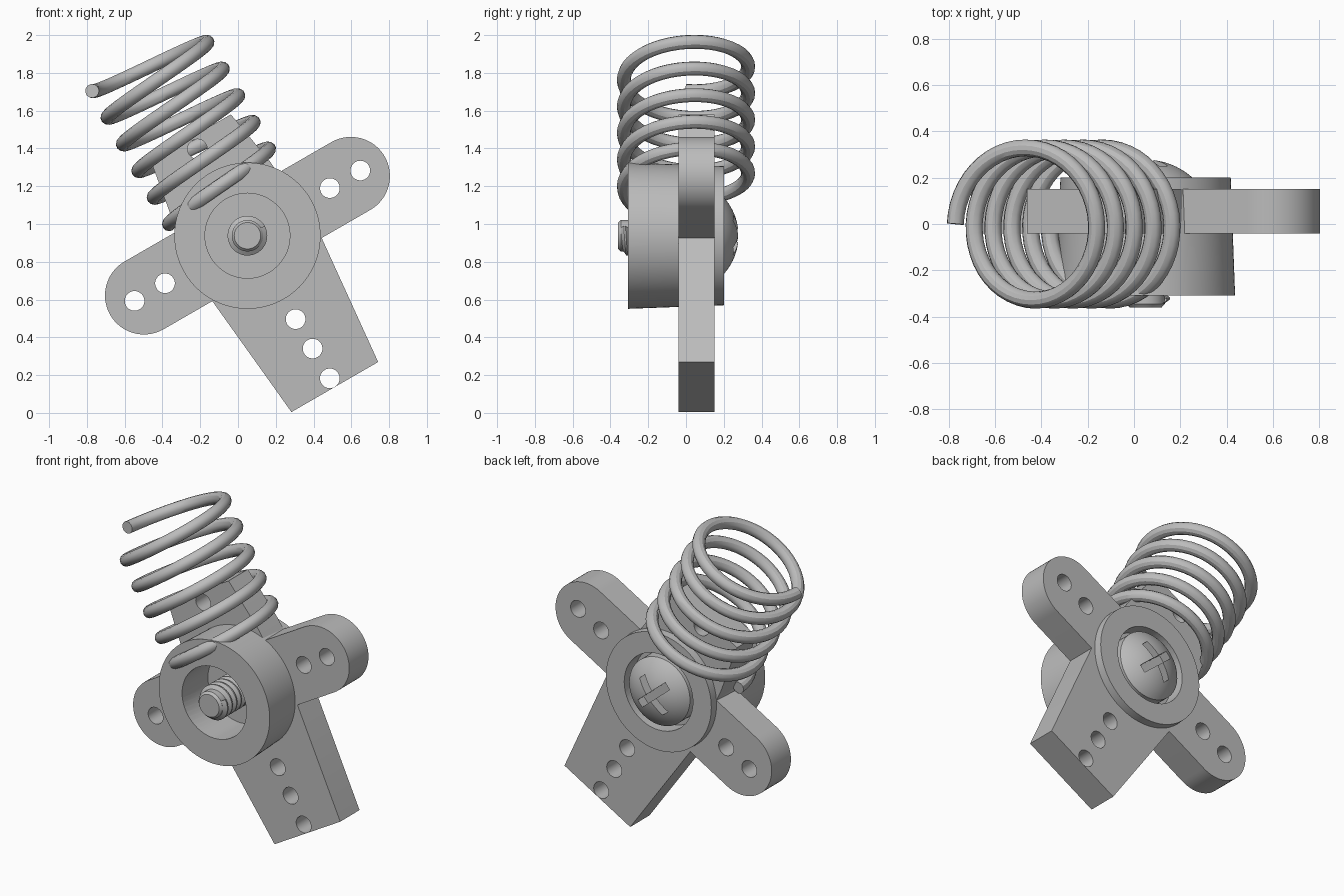
import bpy, bmesh, math
from mathutils import Matrix, Vector

cube = bpy.data.objects.get("Cube")
if cube:
    bpy.data.objects.remove(cube, do_unlink=True)

GREY = (0.5, 0.5, 0.5, 1)
metal = bpy.data.materials.new("plain grey")
metal.use_nodes = True
metal.diffuse_color = GREY
metal.node_tree.nodes["Principled BSDF"].inputs["Base Color"].default_value = GREY

# Parts are drawn flat around the hub axis (local Z points to the front), then stood up
PLACE = (Matrix.Translation((0.05, 0, 0.938))
         @ Matrix.Rotation(math.radians(-30), 4, 'Y') @ Matrix.Rotation(math.pi / 2, 4, 'X'))


def add_object(name, data):
    ob = bpy.data.objects.new(name, data)
    bpy.context.collection.objects.link(ob)
    ob.matrix_world = PLACE
    return ob


def mesh_object(name, bm):
    bmesh.ops.recalc_face_normals(bm, faces=bm.faces)
    mesh = bpy.data.meshes.new(name)
    bm.to_mesh(mesh)
    bm.free()
    mesh.materials.append(metal)
    return add_object(name, mesh)


def prism(name, outline, low, high):
    bm = bmesh.new()
    face = bm.faces.new([bm.verts.new((x, y, low)) for x, y in outline])
    top = bmesh.ops.extrude_face_region(bm, geom=[face])["geom"]
    bmesh.ops.translate(bm, vec=(0, 0, high - low),
                        verts=[v for v in top if isinstance(v, bmesh.types.BMVert)])
    return mesh_object(name, bm)


def lathe(name, profile, sides=64):
    """Spin (radius, height) points around local Z."""
    bm = bmesh.new()
    verts = [bm.verts.new((r, 0, z)) for r, z in profile]
    edges = [bm.edges.new(pair) for pair in zip(verts, verts[1:])]
    bmesh.ops.spin(bm, geom=verts + edges, axis=(0, 0, 1), cent=(0, 0, 0),
                   angle=math.tau, steps=sides)
    bmesh.ops.remove_doubles(bm, verts=bm.verts, dist=0.0001)
    return mesh_object(name, bm)


def bake(ob):
    """Apply modifiers or curve bevel, leaving a plain mesh."""
    graph = bpy.context.evaluated_depsgraph_get()
    mesh = bpy.data.meshes.new_from_object(ob.evaluated_get(graph))
    name = ob.name
    bpy.data.objects.remove(ob, do_unlink=True)
    return add_object(name, mesh)


def cut(ob, cutter):
    mod = ob.modifiers.new("cut", 'BOOLEAN')
    mod.operation = 'DIFFERENCE'
    mod.object = cutter
    mod.solver = 'EXACT'
    cutter.hide_render = True
    return bake(ob)


# Cutter: mounting holes plus front and rear recesses
FLOOR, BACK_FLOOR = 0.05, -0.1
bm = bmesh.new()


def drill(x, y, radius, low, high):
    bmesh.ops.create_cone(bm, cap_ends=True, segments=48, radius1=radius, radius2=radius,
                          depth=high - low, matrix=Matrix.Translation((x, y, (low + high) / 2)))


for d in (0.504, 0.69):
    for side in (-1, 1):
        drill(side * d, 0, 0.052, -0.3, 0.3)
for y in (-0.51, -0.69, -0.872, 0.53):
    drill(0, y, 0.052, -0.3, 0.3)
drill(0, 0, 0.225, FLOOR, 0.5)
drill(0, 0, 0.24, -0.5, BACK_FLOOR)
holes = mesh_object("hole_cutter", bm)

# Tapered long arm and short arm
half = [(0.265, -0.925), (0.335, -0.2), (0.3, 0.28), (0.245, 0.6)]
outline = half + [(-x, y) for x, y in reversed(half)]
parts = [cut(prism("long_arm", outline, -0.152, 0.04), holes)]

# Round-ended side arms
outline = []
for side in (0, 1):
    for i in range(33):
        a = math.pi * (i / 32 - 0.5 + side)
        outline.append(((0.632 if side == 0 else -0.632) + 0.207 * math.cos(a),
                        0.207 * math.sin(a)))
parts.append(cut(prism("side_arms", outline, -0.152, 0.04), holes))

# Hub, slightly narrower at the back
hub = lathe("hub", [(0, -0.202), (0.368, -0.202), (0.387, 0.308), (0, 0.308)], 96)
parts.append(cut(hub, holes))

# Domed screw head with a cross slot
dome_radius, apex, rim = 0.304, -0.278, 0.212
profile = [(0, BACK_FLOOR + 0.01), (rim, BACK_FLOOR + 0.01)]
for i in range(13):
    a = math.asin(rim / dome_radius) * (1 - i / 12)
    profile.append((dome_radius * math.sin(a), apex + dome_radius * (1 - math.cos(a))))
head = lathe("screw_head", profile)
bm = bmesh.new()
w, l = 0.024, 0.125
cross = [(w, w), (w, l), (-w, l), (-w, w), (-l, w), (-l, -w),
         (-w, -w), (-w, -l), (w, -l), (w, -w), (l, -w), (l, w)]
bm.free()
turn = Matrix.Rotation(math.radians(20), 2)
slot = prism("slot_cutter", [turn @ Vector(p) for p in cross], -0.4, -0.19)
parts.append(cut(head, slot))

# Screw core with chamfered tip
parts.append(lathe("screw_core", [(0, -0.15), (0.083, -0.15), (0.083, 0.345),
                                  (0.07, 0.36), (0, 0.36)], 48))

# Helical thread
PITCH = 0.045
bm = bmesh.new()
points = [bm.verts.new(p) for p in ((0.08, 0, 0), (0.105, 0, PITCH * 0.4),
                                    (0.105, 0, PITCH * 0.6), (0.08, 0, PITCH))]
for pair in zip(points, points[1:]):
    bm.edges.new(pair)
thread = mesh_object("screw_thread", bm)
mod = thread.modifiers.new("helix", 'SCREW')
mod.axis = 'Z'
mod.screw_offset = PITCH
mod.iterations = 7
mod.steps = mod.render_steps = 48
mod.use_merge_vertices = True
for v in thread.data.vertices:
    v.co.z -= 0.012
parts.append(bake(thread))

# Coil spring around the short arm
curve = bpy.data.curves.new("coil_spring", 'CURVE')
curve.dimensions = '3D'
curve.bevel_depth = 0.037
curve.bevel_resolution = 4
curve.use_fill_caps = True
curve.materials.append(metal)
TURNS, STEPS, RADIUS = 5, 48, 0.329
spline = curve.splines.new('POLY')
spline.points.add(TURNS * STEPS)
for i, p in enumerate(spline.points):
    a = math.tau * i / STEPS
    p.co = (-RADIUS * math.cos(a), 1.075 - 0.163 * i / STEPS, -RADIUS * math.sin(a), 1)
parts.append(bake(add_object("coil_spring", curve)))

# Remove helpers and shade
for helper in (holes, slot):
    bpy.data.objects.remove(helper, do_unlink=True)
bpy.ops.object.select_all(action='DESELECT')
for ob in parts:
    ob.select_set(True)
bpy.context.view_layer.objects.active = parts[0]
bpy.ops.object.shade_smooth_by_angle(angle=math.radians(30))
